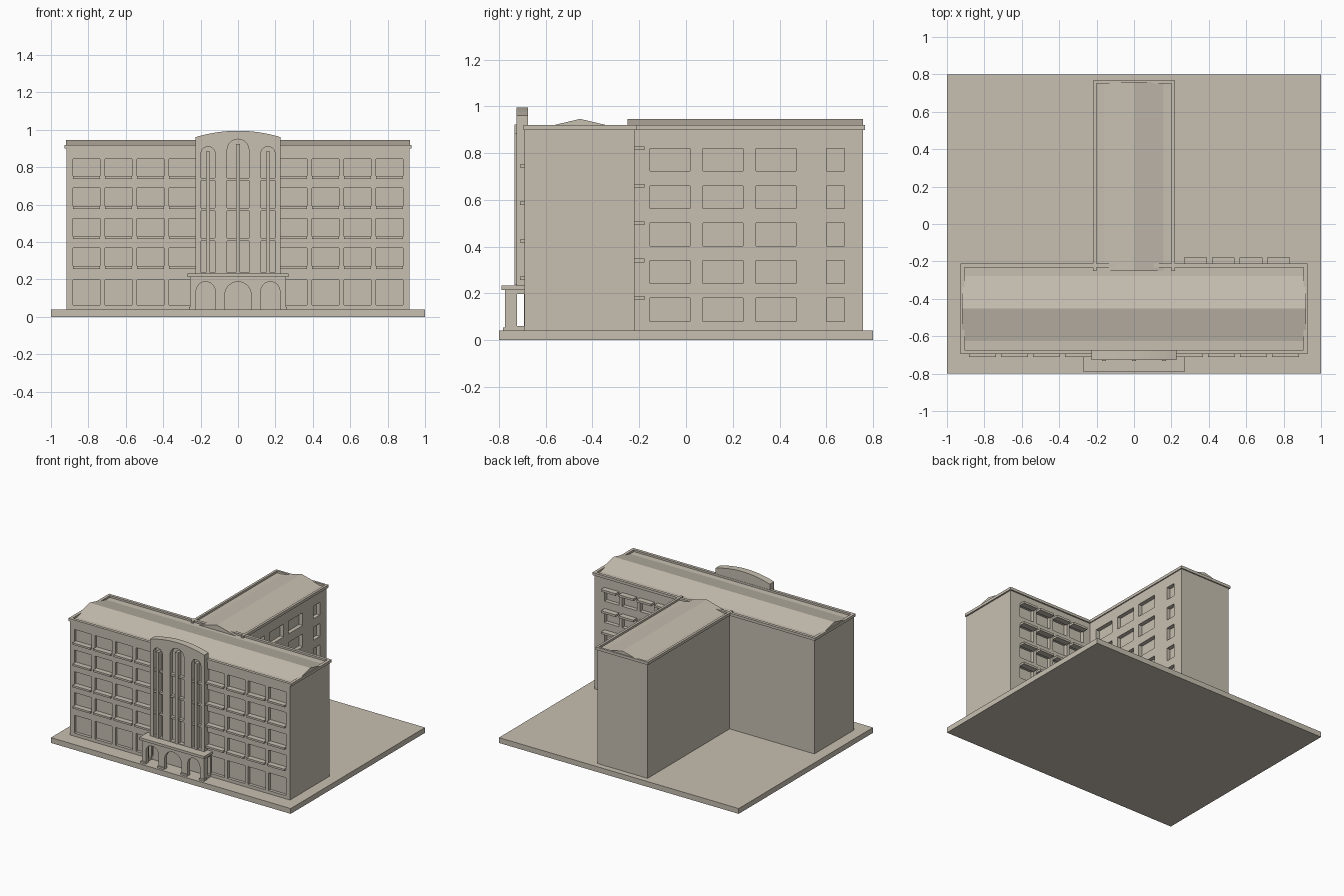
import bpy, bmesh, math

if "Cube" in bpy.data.objects:
    bpy.data.objects.remove(bpy.data.objects["Cube"])

stone = bpy.data.materials.new("warm_stone")
stone.diffuse_color = (0.57, 0.52, 0.44, 1)
stone.use_nodes = True
stone.node_tree.nodes["Principled BSDF"].inputs["Base Color"].default_value = stone.diffuse_color


def make(name, bm):
    bmesh.ops.recalc_face_normals(bm, faces=bm.faces)
    me = bpy.data.meshes.new(name)
    bm.to_mesh(me)
    bm.free()
    me.materials.append(stone)
    ob = bpy.data.objects.new(name, me)
    bpy.context.collection.objects.link(ob)
    return ob


def add_prism(bm, pts, a, b, axis='y'):
    """Extrude a 2D outline (xz along y, or yz along x) from a to b."""
    place = (lambda p, t: (p[0], t, p[1])) if axis == 'y' else (lambda p, t: (t, p[0], p[1]))
    lo = [bm.verts.new(place(p, a)) for p in pts]
    hi = [bm.verts.new(place(p, b)) for p in pts]
    n = len(pts)
    bm.faces.new(lo)
    bm.faces.new(hi[::-1])
    for i in range(n):
        bm.faces.new((lo[i], hi[i], hi[(i + 1) % n], lo[(i + 1) % n]))


def add_box(bm, x0, x1, y0, y1, z0, z1):
    add_prism(bm, [(x0, z0), (x1, z0), (x1, z1), (x0, z1)], y0, y1)


def boxes(name, items):
    bm = bmesh.new()
    for it in items:
        add_box(bm, *it)
    return make(name, bm)


def arch(cx, half, z0, top, n=16):
    """Round-headed opening outline."""
    zc = top - half
    pts = [(cx - half, z0), (cx + half, z0)]
    return pts + [(cx + half * math.cos(math.pi * i / n), zc + half * math.sin(math.pi * i / n))
                  for i in range(n + 1)]


def cut(ob, cutter):
    m = ob.modifiers.new("cut", 'BOOLEAN')
    m.operation, m.solver, m.object = 'DIFFERENCE', 'EXACT', cutter
    bpy.context.view_layer.objects.active = ob
    bpy.ops.object.modifier_apply(modifier=m.name)
    bpy.data.objects.remove(cutter)


# ground slab
boxes("base_slab", [(-1, 1, -0.8, 0.8, 0, 0.04)])

# front block with window recesses on the front and right rear
front_rows = [(0.064, 0.198), (0.257, 0.369), (0.417, 0.527), (0.578, 0.69), (0.738, 0.845)]
front_cols = [s * (0.297 + 0.171 * i) for s in (-1, 1) for i in range(4)]
rear_rows = [(0.08 + 0.161 * i, 0.18 + 0.16 * i) for i in range(5)]
rear_cols = [0.329 + 0.148 * i for i in range(4)]
block = boxes("front_block", [(-0.917, 0.917, -0.69, -0.22, 0.03, 0.905)])
holes = [(x - 0.072, x + 0.072, -0.75, -0.668, a, b) for x in front_cols for a, b in front_rows]
holes += [(x - 0.061, x + 0.061, -0.25, -0.1, a, b) for x in rear_cols for a, b in rear_rows]
cut(block, boxes("block_cutter", holes))

# sills and rear awnings
boxes("window_sills", [(x - 0.073, x + 0.073, -0.71, -0.67, a, a + 0.014)
                       for x in front_cols for a, b in front_rows[1:]])
boxes("rear_awnings", [(x - 0.061, x + 0.061, -0.225, -0.178, b - 0.008, b + 0.008)
                       for x in rear_cols for a, b in rear_rows])

# rear wing with windows on its right side
wing = boxes("rear_wing", [(-0.21, 0.21, -0.23, 0.757, 0.03, 0.905)])
wing_cols = [(-0.154, 0.017), (0.073, 0.244), (0.3, 0.471), (0.6, 0.677)]
cut(wing, boxes("wing_cutter", [(0.18, 0.3, c, d, a, b) for c, d in wing_cols for a, b in rear_rows]))

# raised cornice rims around both roofs
z0, z1, t = 0.899, 0.919, 0.022
boxes("front_block_cornice", [
    (-0.928, 0.928, -0.695, -0.695 + t, z0, z1),
    (-0.928, 0.928, -0.21 - t, -0.21, z0, z1),
    (-0.928, -0.928 + t, -0.674, -0.231, z0, z1),
    (0.928 - t, 0.928, -0.674, -0.231, z0, z1)])
boxes("wing_cornice", [
    (-0.218, -0.2, -0.25, 0.766, z0, z1 + 0.001),
    (0.2, 0.218, -0.25, 0.766, z0, z1 + 0.001),
    (-0.201, 0.201, 0.75, 0.766, z0, z1 + 0.001)])

# low gabled roofs
bm = bmesh.new()
add_prism(bm, [(-0.635, 0.903), (-0.27, 0.903), (-0.453, 0.946)], -0.92, 0.92, 'x')
make("front_block_roof", bm)
bm = bmesh.new()
add_prism(bm, [(-0.165, 0.903), (0.165, 0.903), (0, 0.946)], -0.25, 0.758)
make("wing_roof", bm)

# central bay with a curved top
bm = bmesh.new()
top = [(0.227 * (1 - i / 8), 0.995 - 0.034 * (1 - i / 8) ** 2) for i in range(17)]
add_prism(bm, [(-0.227, 0.215), (0.227, 0.215)] + top, -0.726, -0.675)
bay = make("central_bay", bm)

# tall arched openings, each with a mullion and floor bands
tall = [(-0.16, 0.038, 0.91), (0, 0.058, 0.95), (0.16, 0.038, 0.91)]
bm = bmesh.new()
for x, h, zt in tall:
    add_prism(bm, arch(x, h, 0.238, zt), -0.78, -0.695)
cut(bay, make("bay_cutter", bm))
boxes("bay_mullions", [(x - 0.011, x + 0.011, -0.733, -0.69, 0.235, zt - 0.027) for x, h, zt in tall])
boxes("bay_floor_bands", [(x - h, x + h, -0.72, -0.69, z, z + 0.015)
                          for x, h, zt in tall for z in (0.406, 0.567, 0.728)])

# hollow entrance porch with three arches and side openings
porch = boxes("entrance_porch", [(-0.257, 0.257, -0.775, -0.68, 0.03, 0.216)])
cut(porch, boxes("porch_room_cutter", [(-0.235, 0.235, -0.748, -0.65, 0.02, 0.2)]))
bm = bmesh.new()
for x, h in ((-0.173, 0.051), (0, 0.07), (0.173, 0.051)):
    add_prism(bm, arch(x, h, 0.01, 0.188), -0.85, -0.73)
cut(porch, make("porch_arch_cutter", bm))
cut(porch, boxes("porch_side_cutter", [(s * 0.25 - 0.05, s * 0.25 + 0.05, -0.722, -0.692, 0.06, 0.197)
                                       for s in (-1, 1)]))
boxes("porch_cornice", [(-0.271, 0.271, -0.79, -0.68, 0.214, 0.233)])
boxes("porch_plinths", [(a, b, -0.783, -0.746, 0.035, 0.054)
                        for a, b in ((-0.263, -0.224), (-0.122, -0.07), (0.07, 0.122), (0.224, 0.263))])
